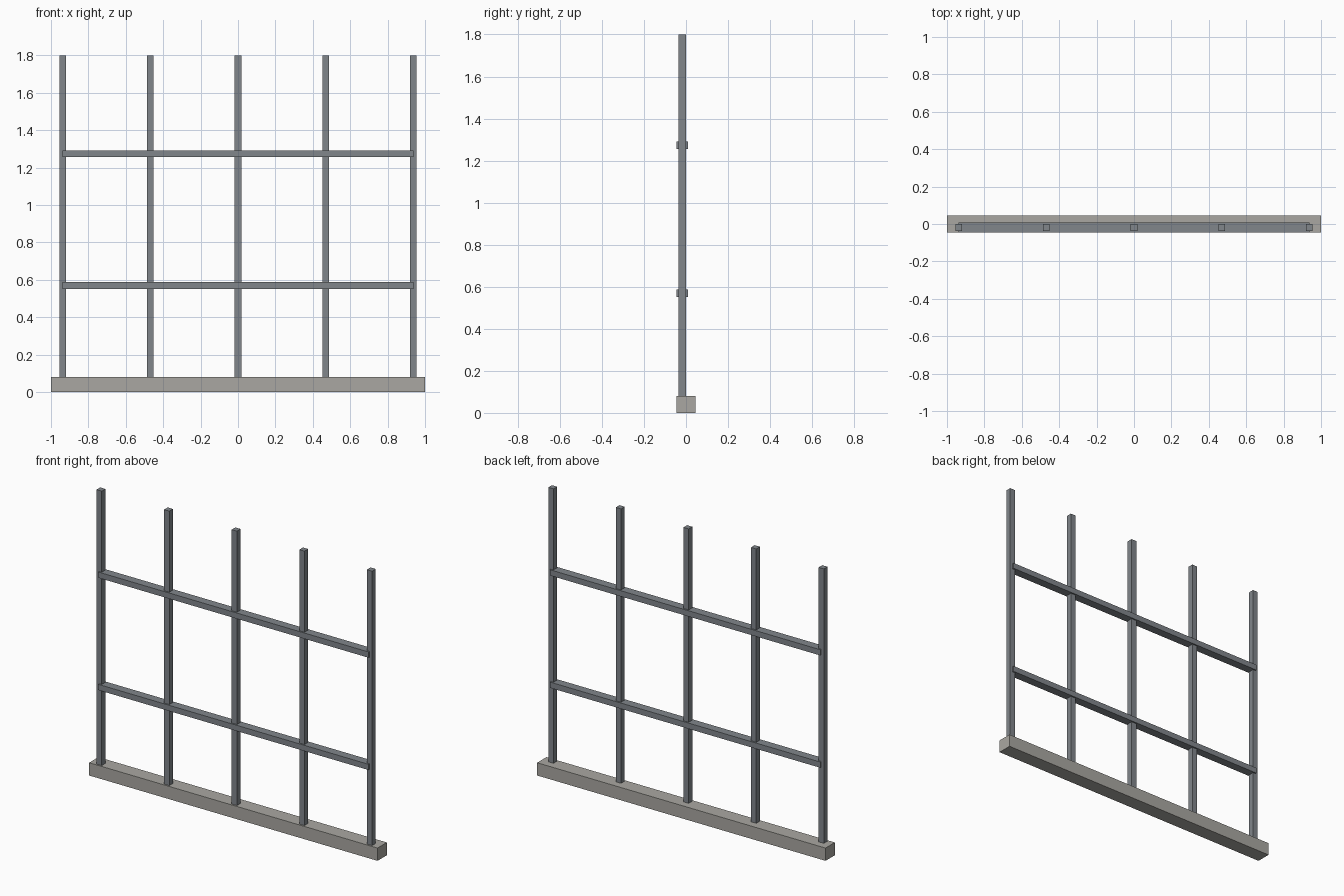
import bpy

if "Cube" in bpy.data.objects:
    bpy.data.objects.remove(bpy.data.objects["Cube"])

def material(name, rgb):
    m = bpy.data.materials.new(name)
    m.diffuse_color = (*rgb, 1)
    m.use_nodes = True
    m.node_tree.nodes["Principled BSDF"].inputs["Base Color"].default_value = m.diffuse_color
    return m

concrete = material("concrete", (0.40, 0.39, 0.36))
steel = material("steel", (0.22, 0.24, 0.26))

def box(name, center, size, mat):
    bpy.ops.mesh.primitive_cube_add(size=1, location=center)
    ob = bpy.context.object
    ob.name = name
    ob.scale = size
    bpy.ops.object.transform_apply(location=False, rotation=False, scale=True)
    ob.data.materials.append(mat)
    return ob

POST_X = 0.9375   # outer post centre
POST_Y = -0.0185  # fence line sits toward the front of the kerb
BAR = 0.036

# Kerb along the ground
box("base_kerb", (0, 0, 0.04), (2, 0.092, 0.08), concrete)

# Five evenly spaced upright posts standing on the kerb
for i in range(5):
    box(f"post_{i + 1}", (POST_X * (i - 2) / 2, POST_Y, 0.94),
        (BAR, BAR, 1.72), steel)

# Two deeper rails, running between the outer post centres
for name, z in (("lower_rail", 0.57), ("upper_rail", 1.274)):
    box(name, (0, POST_Y, z), (2 * POST_X, BAR * 1.5, BAR), steel)
